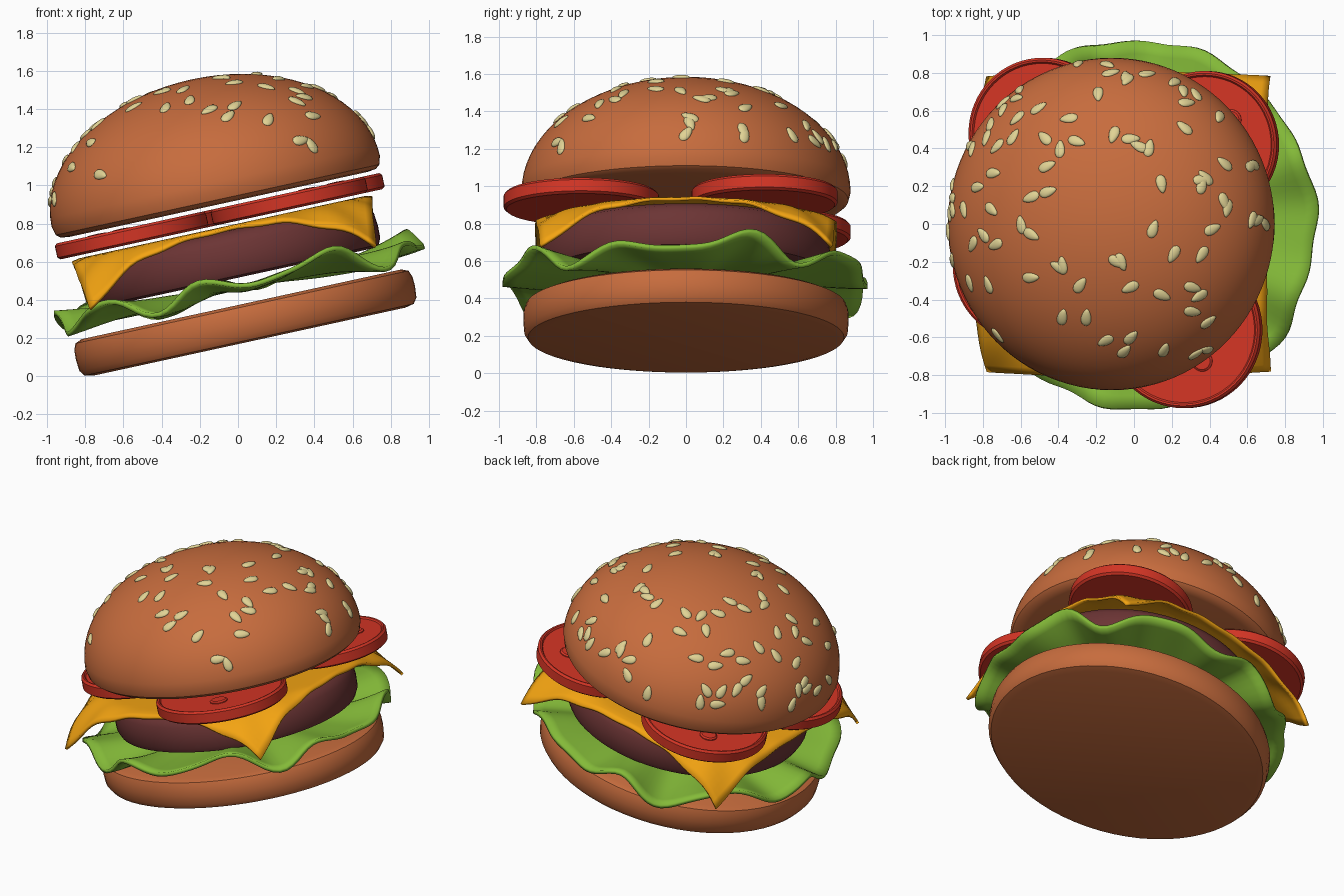
import bpy, bmesh, random
from math import sin, cos, pi, radians, hypot, sqrt, atan2
from mathutils import Matrix, Vector

if "Cube" in bpy.data.objects:
    bpy.data.objects.remove(bpy.data.objects["Cube"])

random.seed(7)
# The whole stack leans about the y axis
LEAN = Matrix.Translation((0.075, 0, 0.185)) @ Matrix.Rotation(radians(-12.3), 4, 'Y')


def material(name, rgb):
    m = bpy.data.materials.new(name)
    m.diffuse_color = (*rgb, 1)
    m.use_nodes = True
    m.node_tree.nodes["Principled BSDF"].inputs["Base Color"].default_value = m.diffuse_color
    return m


BUN = material("bun", (0.57, 0.15, 0.047))
PATTY = material("patty", (0.15, 0.035, 0.035))
CHEESE = material("cheese", (0.9, 0.37, 0.006))
LETTUCE = material("lettuce", (0.23, 0.49, 0.04))
TOMATO = material("tomato", (0.65, 0.035, 0.018))
SEED = material("seed", (0.75, 0.65, 0.3))


def finish(bm, name, mat, local=Matrix.Identity(4), thickness=0, angle=35):
    bmesh.ops.recalc_face_normals(bm, faces=bm.faces)
    me = bpy.data.meshes.new(name)
    bm.to_mesh(me)
    bm.free()
    me.materials.append(mat)
    ob = bpy.data.objects.new(name, me)
    bpy.context.collection.objects.link(ob)
    ob.matrix_world = LEAN @ local
    bpy.ops.object.select_all(action='DESELECT')
    ob.select_set(True)
    bpy.context.view_layer.objects.active = ob
    bpy.ops.object.shade_smooth_by_angle(angle=radians(angle))
    if thickness:
        s = ob.modifiers.new("thickness", 'SOLIDIFY')
        s.thickness = thickness
        s.offset = 0
    return ob


def lathe(profile, segs=64):
    """Turn a profile of (radius, z) that starts and ends on the axis."""
    bm = bmesh.new()
    rings = [[bm.verts.new((r * cos(2 * pi * i / segs), r * sin(2 * pi * i / segs), z))
              for i in range(segs)] for r, z in profile[1:-1]]
    for a, b in zip(rings, rings[1:]):
        for i in range(segs):
            j = (i + 1) % segs
            bm.faces.new((a[i], a[j], b[j], b[i]))
    for ring, (_, z) in ((rings[0], profile[0]), (rings[-1], profile[-1])):
        tip = bm.verts.new((0, 0, z))
        for i in range(segs):
            bm.faces.new((ring[i], ring[(i + 1) % segs], tip))
    return bm


# Bottom bun: slightly oval puck with rounded rims
bottom = [(0, 0), (0.8, 0), (0.845, 0.01), (0.865, 0.04), (0.87, 0.1),
          (0.868, 0.15), (0.855, 0.185), (0.82, 0.2), (0, 0.2)]
finish(lathe(bottom), "bottom_bun", BUN,
       Matrix.Translation((-0.015, 0, 0)) @ Matrix.Diagonal((1.045, 1, 1, 1)))

# Lettuce: ruffled disc, waves grow towards the rim
bm = bmesh.new()
SEGS, RINGS = 144, 14
rows = []
for k in range(1, RINGS + 1):
    f = k / RINGS
    row = []
    for i in range(SEGS):
        t = 2 * pi * i / SEGS
        wave = -0.05 * cos(9 * t) + 0.022 * sin(5 * t + 1) + 0.018 * sin(14 * t + 2)
        r = f * (0.975 + 0.012 * sin(7 * t) + 0.008 * sin(17 * t))
        z = 0.29 + wave * f ** 2.2 + 0.015 * sin(6 * f + 3 * t) * f + 0.02 * f ** 6
        row.append(bm.verts.new((r * cos(t), r * sin(t), z)))
    rows.append(row)
mid = bm.verts.new((0, 0, 0.29))
for i in range(SEGS):
    j = (i + 1) % SEGS
    bm.faces.new((mid, rows[0][i], rows[0][j]))
    for a, b in zip(rows, rows[1:]):
        bm.faces.new((a[i], b[i], b[j], a[j]))
finish(bm, "lettuce", LETTUCE, thickness=0.025, angle=60)

# Patty
patty = [(0, 0.34), (0.72, 0.34), (0.755, 0.352), (0.77, 0.385), (0.772, 0.45),
         (0.765, 0.52), (0.74, 0.565), (0.69, 0.59), (0, 0.595)]
finish(lathe(patty), "patty", PATTY)

# Cheese: square slice whose corners droop over the patty
bm = bmesh.new()
bmesh.ops.create_grid(bm, x_segments=40, y_segments=40, size=0.81)
for v in bm.verts:
    over = max(0, hypot(v.co.x, v.co.y) - 0.75)
    a = atan2(v.co.y, v.co.x)
    v.co.z = 0.608 - 1.28 * over ** 1.7 + 0.05 * over * sin(20 * a)
    v.co.x *= 1 - 0.14 * over
    v.co.y *= 1 - 0.1 * over
finish(bm, "cheese", CHEESE, Matrix.Translation((-0.03, 0, 0)), thickness=0.018, angle=60)

# Tomato slices with a raised skin rim and a small seed bump
for n, (x, y, r) in enumerate([(-0.42, 0.48, 0.4), (0.46, 0.42, 0.39),
                               (0.345, -0.56, 0.415), (-0.5, -0.22, 0.405)]):
    place = Matrix.Translation((x, y, 0.632))
    slice_profile = [(0, 0), (r - 0.015, 0), (r, 0.012), (r, 0.073), (r - 0.012, 0.086),
                     (r - 0.022, 0.084), (r - 0.03, 0.074), (0, 0.074)]
    finish(lathe(slice_profile), f"tomato_slice_{n + 1}", TOMATO, place)
    d = Vector((x, y, 0)).normalized() * 0.195
    bump = [(0, 0.06), (0.055, 0.06), (0.055, 0.08), (0.045, 0.088), (0, 0.09)]
    finish(lathe(bump, 24), f"tomato_bump_{n + 1}", TOMATO, place @ Matrix.Translation(d))

# Top bun: flat base, rounded lower rim, elliptical dome
R, EQ, H = 0.88, 0.07, 0.6
dome = [(0, 0), (0.8, 0), (0.845, 0.006), (0.868, 0.025)]
dome += [(R * cos(pi / 2 * k / 20), EQ + H * sin(pi / 2 * k / 20)) for k in range(20)]
dome += [(0, EQ + H)]
TOP = Matrix.Translation((-0.02, 0, 0.737))
finish(lathe(dome, 96), "top_bun", BUN, TOP)

# Sesame seeds scattered over the dome
bm = bmesh.new()
for i in range(90):
    s = random.uniform(0.18, 0.97)
    a = random.uniform(0, 2 * pi)
    c = sqrt(1 - s * s)
    pos = Vector((R * c * cos(a), R * c * sin(a), EQ + H * s))
    normal = Vector((pos.x / R ** 2, pos.y / R ** 2, (pos.z - EQ) / H ** 2))
    frame = normal.to_track_quat('Z', 'Y').to_matrix().to_4x4()
    m = (Matrix.Translation(pos) @ frame @ Matrix.Rotation(random.uniform(0, 2 * pi), 4, 'Z')
         @ Matrix.Diagonal((0.05, 0.027, 0.014, 1)))
    seed = bmesh.ops.create_uvsphere(bm, u_segments=14, v_segments=8, radius=1)["verts"]
    for v in seed:
        v.co.y *= 1 - 0.3 * v.co.x  # teardrop taper
        v.co = m @ v.co
finish(bm, "sesame_seeds", SEED, TOP, angle=60)
